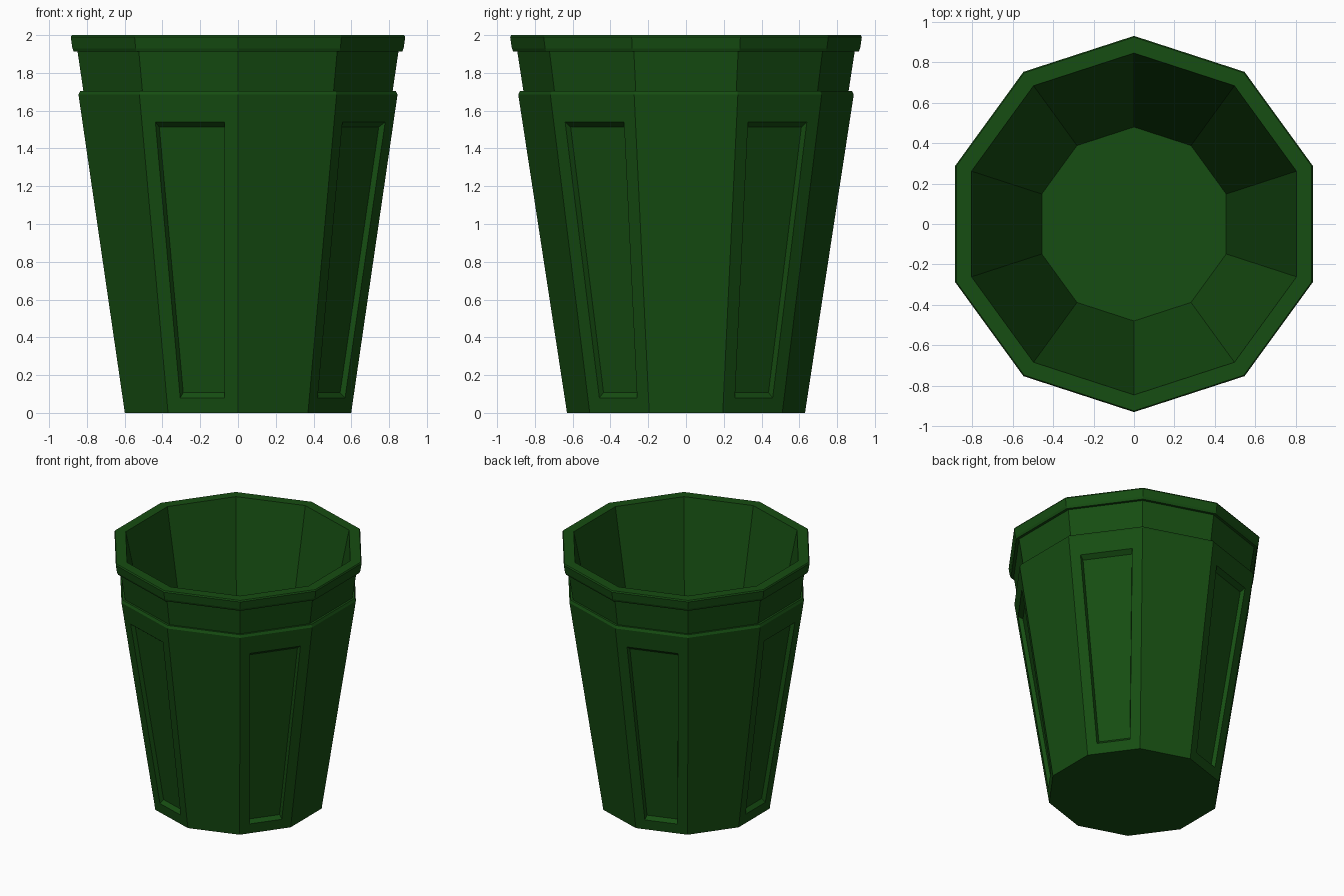
import bpy, bmesh
from math import pi, sin, cos
from mathutils import Vector

if "Cube" in bpy.data.objects:
    bpy.data.objects.remove(bpy.data.objects["Cube"])

SIDES = 10
# (corner radius, z) from the base up the outside, over the rim and down inside
PROFILE = [(0.63, 0), (0.888, 1.685), (0.878, 1.705), (0.861, 1.705), (0.893, 1.912),
           (0.914, 1.912), (0.922, 1.93), (0.931, 1.99), (0.925, 2.0), (0.846, 2.0), (0.48, 0.2)]
PANEL_LOW, PANEL_HIGH, MARGIN = 0.08, 1.54, 0.075
DEPTH, TAPER, TAPER_Z = 0.03, 0.01, 0.027

bm = bmesh.new()


def corner(r, z, k):
    a = pi / 2 + 2 * pi * k / SIDES
    return Vector((r * cos(a), r * sin(a), z))


rings = [[bm.verts.new(corner(r, z, k)) for k in range(SIDES)] for r, z in PROFILE]


def wall_row(k, z, margin, depth):
    """Left and right points on side k at height z, inset and pushed inwards."""
    (r0, z0), (r1, z1) = PROFILE[:2]
    r = r0 + (r1 - r0) * (z - z0) / (z1 - z0)
    a, b = corner(r, z, k), corner(r, z, k + 1)
    along = (b - a).normalized()
    inward = -Vector((a.x + b.x, a.y + b.y, 0)).normalized() * depth
    return a + along * margin + inward, b - along * margin + inward


def panel_loop(k, low, high, margin, depth):
    a, b = wall_row(k, low, margin, depth)
    d, c = wall_row(k, high, margin, depth)
    return [bm.verts.new(p) for p in (a, b, c, d)]


def bridge(outer, inner):
    for i in range(4):
        j = (i + 1) % 4
        bm.faces.new((outer[i], outer[j], inner[j], inner[i]))


# Walls, with a sunken panel on every other lower side
for i in range(len(rings) - 1):
    for k in range(SIDES):
        n = (k + 1) % SIDES
        quad = [rings[i][k], rings[i][n], rings[i + 1][n], rings[i + 1][k]]
        if i == 0 and k % 2 == 0:
            edge = panel_loop(k, PANEL_LOW, PANEL_HIGH, MARGIN, 0)
            floor = panel_loop(k, PANEL_LOW + TAPER_Z, PANEL_HIGH - TAPER_Z, MARGIN + TAPER, DEPTH)
            bridge(quad, edge)
            bridge(edge, floor)
            bm.faces.new(floor)
        else:
            bm.faces.new(quad)

# Underside and inner floor
bm.faces.new(rings[0][::-1])
bm.faces.new(rings[-1])
bmesh.ops.recalc_face_normals(bm, faces=bm.faces)

mesh = bpy.data.meshes.new("trash_bin")
bm.to_mesh(mesh)
bm.free()
bin_obj = bpy.data.objects.new("trash_bin", mesh)
bpy.context.collection.objects.link(bin_obj)

green = bpy.data.materials.new("dark_green")
green.diffuse_color = (0.008, 0.075, 0.006, 1)
green.use_nodes = True
green.node_tree.nodes["Principled BSDF"].inputs["Base Color"].default_value = green.diffuse_color
mesh.materials.append(green)
